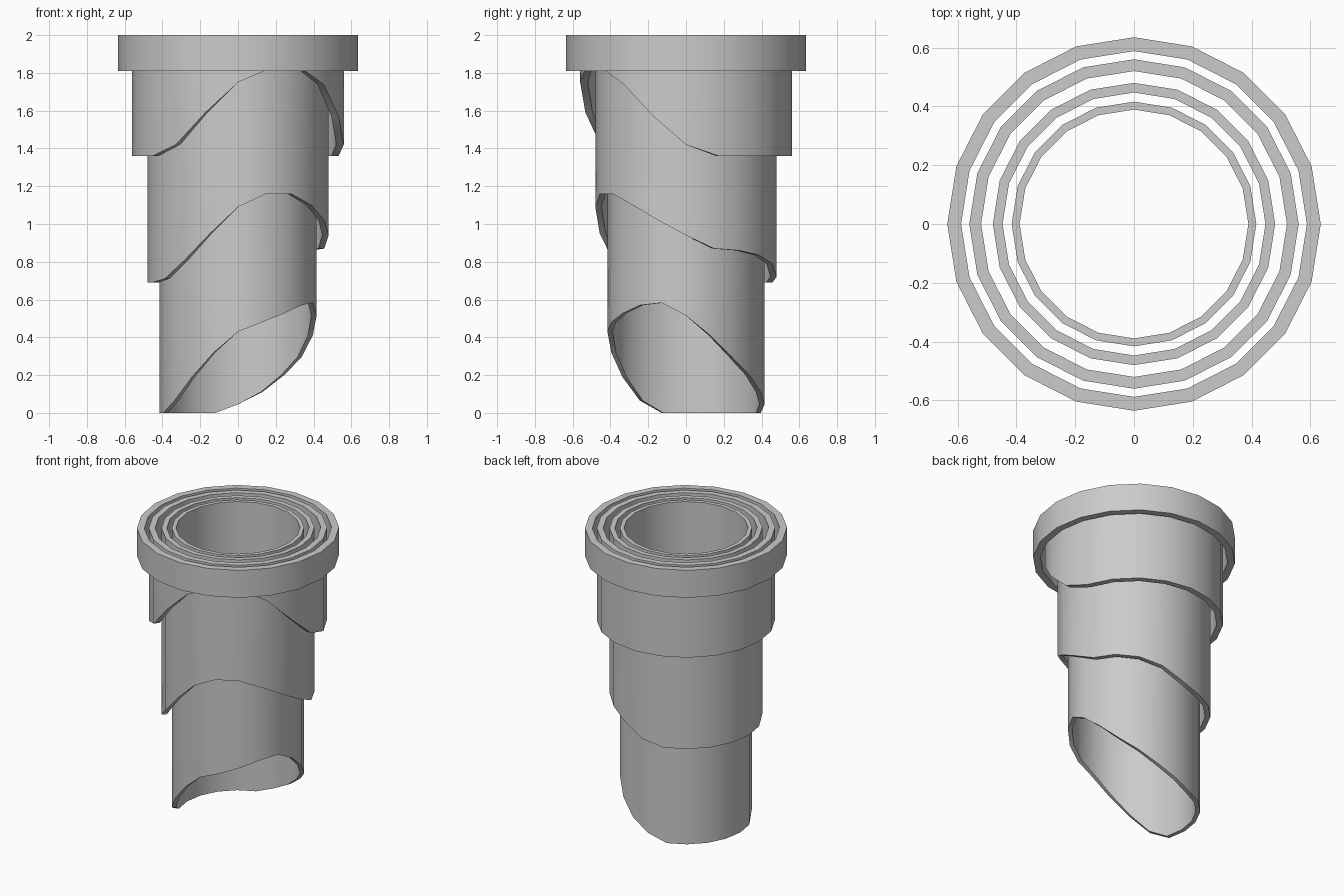
import bpy, bmesh
from math import cos, sin, pi

if "Cube" in bpy.data.objects:
    bpy.data.objects.remove(bpy.data.objects["Cube"])

SIDES = 20
TOP = 2.0


def tube(name, outer, inner, bottoms):
    """Open 20-sided pipe with a flat top; lower rim height given every 18 degrees from +x."""
    bm = bmesh.new()
    cols = []
    for i, z in enumerate(bottoms):
        a = 2 * pi * i / SIDES
        c, s = cos(a), sin(a)
        cols.append([bm.verts.new((r * c, r * s, h)) for r, h in
                     ((outer, z), (outer, TOP), (inner, TOP), (inner, z))])
    for i in range(SIDES):
        p, q = cols[i], cols[(i + 1) % SIDES]
        for j in range(4):
            k = (j + 1) % 4
            bm.faces.new((p[j], q[j], q[k], p[k]))
    bmesh.ops.recalc_face_normals(bm, faces=bm.faces)
    me = bpy.data.meshes.new(name)
    bm.to_mesh(me)
    bm.free()
    ob = bpy.data.objects.new(name, me)
    bpy.context.collection.objects.link(ob)
    bpy.ops.object.select_all(action='DESELECT')
    ob.select_set(True)
    bpy.context.view_layer.objects.active = ob
    bpy.ops.object.shade_smooth_by_angle(angle=pi / 6)
    return ob


# Short level collar at the top
tube("collar", 0.635, 0.588, [1.81] * SIDES)

# Three nested sleeves with wavy slanted lower rims
tube("upper_sleeve", 0.56, 0.52,
     [1.42] + [1.36] * 12 + [1.42, 1.59, 1.75, 1.825, 1.83, 1.74, 1.57])
tube("middle_sleeve", 0.48, 0.447,
     [0.94, 0.87, 0.86, 0.835, 0.79, 0.72] + [0.69] * 6 +
     [0.71, 0.81, 0.95, 1.09, 1.16, 1.16, 1.10, 1.02])
tube("inner_sleeve", 0.416, 0.389,
     [0.515, 0.41, 0.295, 0.20, 0.11, 0.045] + [0.0] * 6 +
     [0.065, 0.19, 0.32, 0.43, 0.48, 0.527, 0.57, 0.583])
